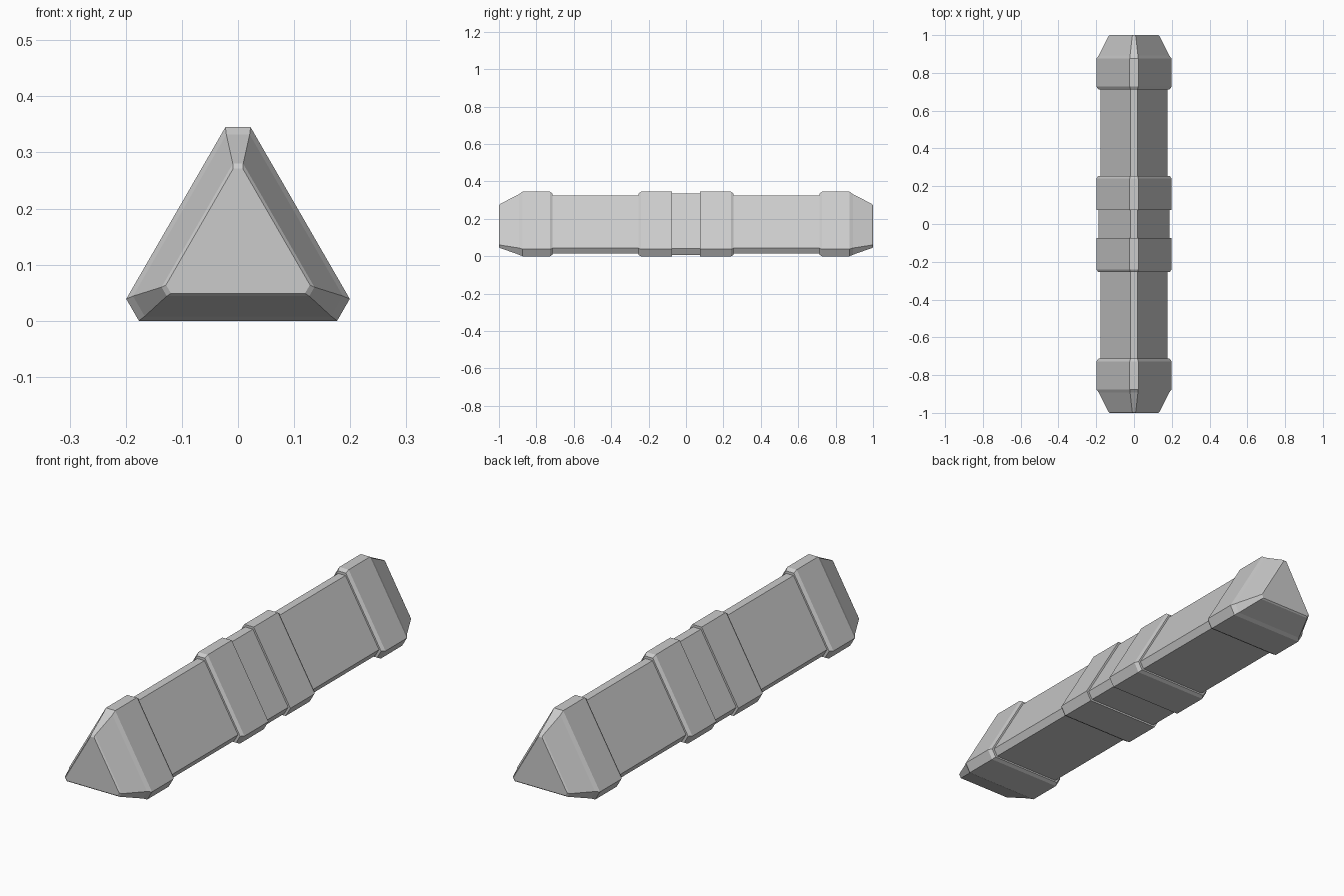
import bpy
import bmesh
from math import sqrt, sin, cos, pi

cube = bpy.data.objects.get("Cube")
if cube:
    bpy.data.objects.remove(cube, do_unlink=True)

grey = bpy.data.materials.new("light grey")
colour = (0.6, 0.6, 0.6, 1)
grey.diffuse_color = colour
grey.use_nodes = True
grey.node_tree.nodes["Principled BSDF"].inputs["Base Color"].default_value = colour

CENTRE_Z = 0.128
# Section sizes: distance from the axis to the flat sides, and to the cut corners
FULL = (0.128, 0.217)
EDGE = (0.12, 0.207)
GRIP = (0.113, 0.196)
SHOULDER = (0.12, 0.204)
TIP = (0.084, 0.152)
FACE = (0.079, 0.143)


def triangle_section(bm, y, size):
    """Ring of six vertices: a triangle with its corners cut off."""
    flat, corner = size
    half = (2 * flat - corner) / sqrt(3)
    ring = []
    for k in range(3):
        a = pi / 2 + k * 2 * pi / 3
        for s in (half, -half):
            x = corner * cos(a) + s * sin(a)
            z = corner * sin(a) - s * cos(a)
            ring.append(bm.verts.new((x, y, CENTRE_Z + z)))
    return ring


def loft(name, stations, flip=1):
    """Closed solid through sections placed along the length."""
    bm = bmesh.new()
    rings = [triangle_section(bm, y * flip, size) for y, size in stations]
    for a, b in zip(rings, rings[1:]):
        for i in range(6):
            j = (i + 1) % 6
            bm.faces.new((a[i], a[j], b[j], b[i]))
    bm.faces.new(rings[0])
    bm.faces.new(rings[-1])
    bmesh.ops.recalc_face_normals(bm, faces=bm.faces)
    mesh = bpy.data.meshes.new(name)
    bm.to_mesh(mesh)
    bm.free()
    mesh.materials.append(grey)
    obj = bpy.data.objects.new(name, mesh)
    bpy.context.collection.objects.link(obj)
    return obj


# Centre band
loft("centre_band", [(-0.08, EDGE), (0.08, EDGE)])

for side, flip in (("front", -1), ("back", 1)):
    # Slim grip between the rings
    loft(side + "_grip", [(0.24, GRIP), (0.73, GRIP)], flip)
    # Inner ring with a chamfer on its outer edge
    loft(side + "_inner_ring",
         [(0.075, FULL), (0.24, FULL), (0.255, EDGE)], flip)
    # End cap: chamfered ring, taper and bevelled tip
    loft(side + "_end_cap",
         [(0.713, EDGE), (0.728, FULL), (0.875, FULL),
          (0.892, SHOULDER), (0.994, TIP), (1.0, FACE)], flip)
